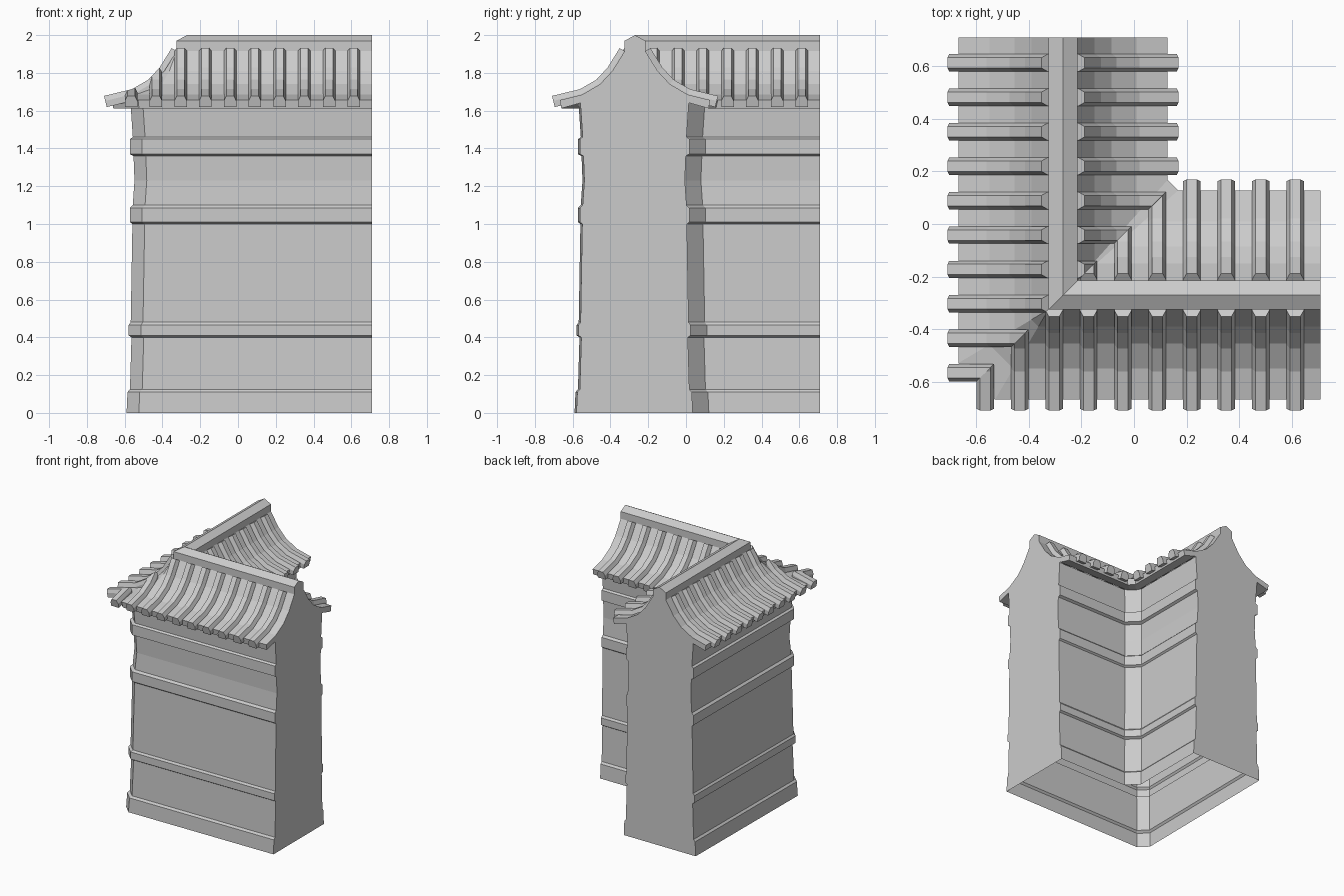
import bpy, bmesh
from mathutils import Vector

if "Cube" in bpy.data.objects:
    bpy.data.objects.remove(bpy.data.objects["Cube"])

C, END = -0.27, 0.71      # wall centre line and where both arms are cut off


def finish(bm, name):
    bmesh.ops.remove_doubles(bm, verts=bm.verts, dist=1e-5)
    bmesh.ops.recalc_face_normals(bm, faces=bm.faces)
    mesh = bpy.data.meshes.new(name)
    bm.to_mesh(mesh)
    bm.free()
    ob = bpy.data.objects.new(name, mesh)
    bpy.context.collection.objects.link(ob)
    return ob


def corner_sweep(name, profile):
    """Sweep (offset, z, chamfer, end_offset) round the L with open underside."""
    bm = bmesh.new()
    rows = []
    for d, z, c, e in profile:
        k = C - d
        pts = [(END, C - e), (k + c, k), (k, k + c), (C - e, END)]
        rows.append([bm.verts.new((x, y, z)) for x, y in pts])
    for a, b in zip(rows, rows[1:]):
        for i in range(3):
            bm.faces.new((a[i], a[i + 1], b[i + 1], b[i]))
    for i in (0, 3):
        bm.faces.new([r[i] for r in rows])
    return finish(bm, name)


# wall: half thickness by height, with raised horizontal bands
half = [(0, .32), (.11, .315), (.125, .302), (.40, .294), (.41, .309),
        (.465, .309), (.48, .298), (1.0, .289), (1.01, .302), (1.085, .302),
        (1.10, .287), (1.23, .278), (1.36, .283), (1.37, .302), (1.45, .302),
        (1.46, .287), (1.64, .299)]
outer = [(h, z, .065, h - .01) for z, h in half]
inner = [(-h + .014, z, .085, -h + .014) for z, h in half]
corner_sweep("wall", outer + inner[::-1])

# roof bed: eave underside, concave slope and ridge on both sides
slope = [(.055, 1.915), (.12, 1.81), (.185, 1.74), (.28, 1.685), (.432, 1.648)]
side = [(.29, 1.64), (.39, 1.612), (.398, 1.656)] + slope[3::-1] + [(.055, 1.97)]
out_side = [(u, z, .14 * max(0, u - .055) / .345, u) for u, z in side]
in_side = [(-u, z, .04 * max(0, u - .055) / .345, -u) for u, z in side]
corner_sweep("roof_bed_and_ridge", out_side + [(0, 2.0, 0, 0)] + in_side[::-1])

# tile ribs: one six-sided section following the slope
section = [(-.033, -.03), (-.033, .004), (-.02, .031),
           (.02, .031), (.033, .004), (.033, -.03)]


def add_tile(bm, pos, sign, swap):
    tile = bmesh.new()
    rings = []
    for i, (u, z) in enumerate(slope):
        a, b = slope[max(i - 1, 0)], slope[min(i + 1, len(slope) - 1)]
        n = Vector((a[1] - b[1], b[0] - a[0])).normalized()
        rings.append([tile.verts.new((pos + s, C + sign * (u + n.x * h), z + n.y * h))
                      for s, h in section])
    for a, b in zip(rings, rings[1:]):
        for i in range(6):
            j = (i + 1) % 6
            tile.faces.new((a[i], a[j], b[j], b[i]))
    tile.faces.new(rings[0])
    tile.faces.new(rings[-1])
    # mitre against the diagonal of the corner
    bmesh.ops.bisect_plane(tile, geom=tile.verts[:] + tile.edges[:] + tile.faces[:],
                           plane_co=(0, 0, 0), plane_no=(1, -1, 0), clear_inner=True)
    bmesh.ops.holes_fill(tile, edges=tile.edges[:])
    new = {v: bm.verts.new((v.co.y, v.co.x, v.co.z) if swap else v.co) for v in tile.verts}
    for f in tile.faces:
        bm.faces.new([new[v] for v in f.verts])
    tile.free()


for label, swap in (("front_arm", False), ("left_arm", True)):
    for face, sign, count in (("outer", -1, 10), ("inner", 1, 7)):
        bm = bmesh.new()
        for i in range(count):
            add_tile(bm, .613 - .131 * i, sign, swap)
        finish(bm, f"{label}_{face}_tiles")
